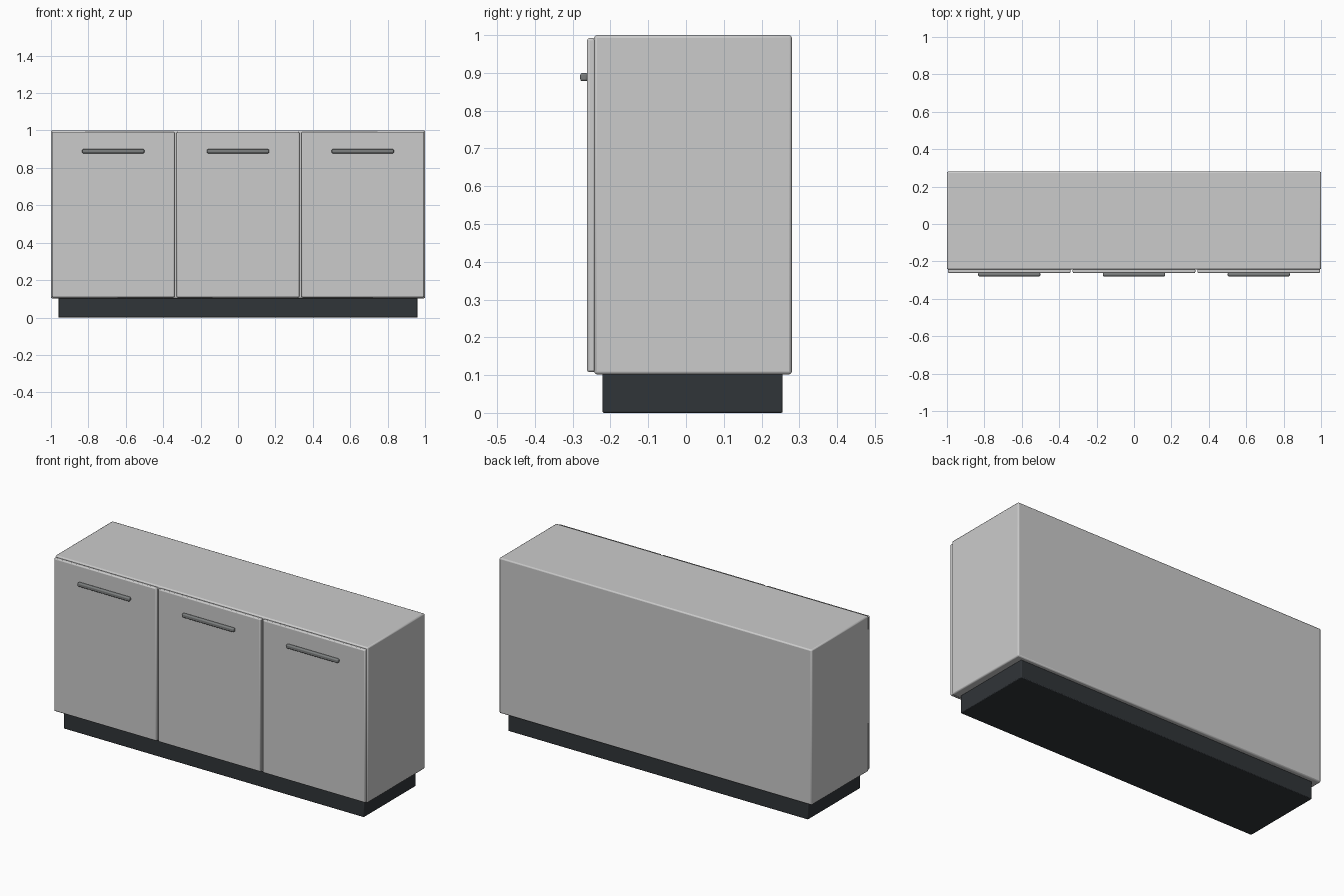
import bpy

if "Cube" in bpy.data.objects:
    bpy.data.objects.remove(bpy.data.objects["Cube"])


def box(name, x, y, z, bevel, segments=2, mat=None):
    """Bevelled box from (min, max) ranges on each axis."""
    bpy.ops.mesh.primitive_cube_add(
        size=1, location=[(r[0] + r[1]) / 2 for r in (x, y, z)])
    ob = bpy.context.object
    ob.name = name
    ob.scale = [r[1] - r[0] for r in (x, y, z)]
    bpy.ops.object.transform_apply(location=False, rotation=False, scale=True)
    mod = ob.modifiers.new("bevel", "BEVEL")
    mod.width = bevel
    mod.segments = segments
    bpy.ops.object.shade_smooth_by_angle()
    if mat:
        ob.data.materials.append(mat)
    return ob


dark = bpy.data.materials.new("dark_plinth")
dark.diffuse_color = (0.03, 0.035, 0.04, 1)
dark.use_nodes = True
dark.node_tree.nodes["Principled BSDF"].inputs["Base Color"].default_value = dark.diffuse_color
metal = bpy.data.materials.new("handle_metal")
metal.diffuse_color = (0.2, 0.21, 0.21, 1)
metal.use_nodes = True
metal.node_tree.nodes["Principled BSDF"].inputs["Base Color"].default_value = metal.diffuse_color

# Carcass and recessed plinth
box("cabinet_body", (-1, 1), (-0.243, 0.28), (0.102, 1.0), 0.007)
box("plinth", (-0.96, 0.96), (-0.221, 0.256), (0, 0.104), 0.004, mat=dark)

# Three doors, each with a bar handle
for i, cx in enumerate((-0.667, 0, 0.667), 1):
    box(f"door_{i}", (cx - 0.328, cx + 0.328), (-0.262, -0.24),
        (0.108, 0.992), 0.006)
    box(f"handle_{i}", (cx - 0.166, cx + 0.166), (-0.28, -0.26),
        (0.878, 0.9), 0.006, 3, metal)
